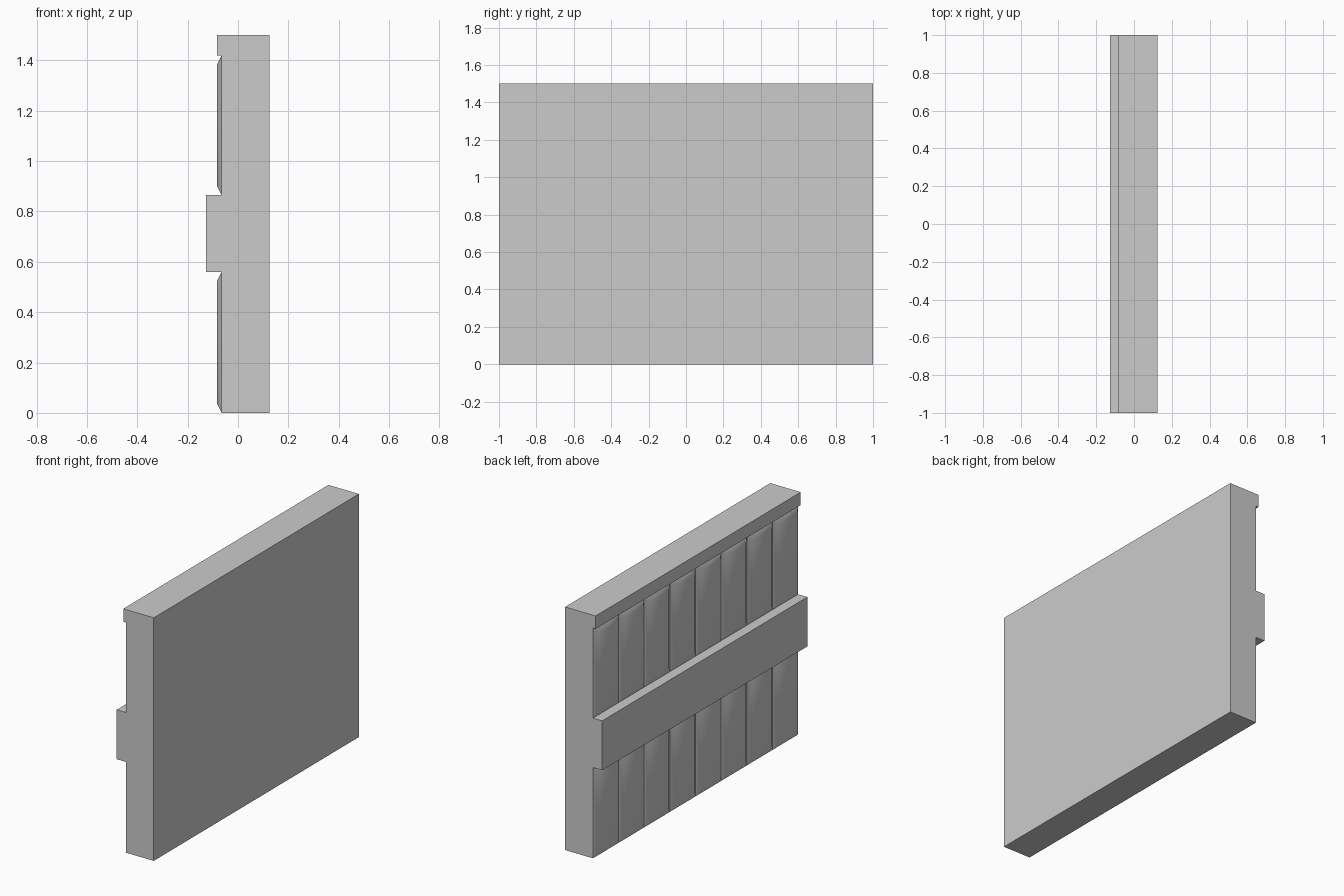
import bpy, bmesh

if "Cube" in bpy.data.objects:
    bpy.data.objects.remove(bpy.data.objects["Cube"])

FACE_X, BACK_X = -0.065, 0.125     # recessed wall face, flat rear face
CAP_X, RAIL_X = -0.083, -0.128     # projections of cap and rail
RAIL_Z0, RAIL_Z1, CAP_Z, TOP_Z = 0.56, 0.865, 1.42, 1.50
PLANKS, BEVEL = 8, 0.036


def make_object(name, bm):
    bmesh.ops.recalc_face_normals(bm, faces=bm.faces)
    mesh = bpy.data.meshes.new(name)
    bm.to_mesh(mesh)
    bm.free()
    obj = bpy.data.objects.new(name, mesh)
    bpy.context.collection.objects.link(obj)
    return obj


# Wall body: side profile with rail and top cap, extruded along y
profile = [(BACK_X, 0), (BACK_X, TOP_Z), (CAP_X, TOP_Z), (CAP_X, CAP_Z),
           (FACE_X, CAP_Z), (FACE_X, RAIL_Z1), (RAIL_X, RAIL_Z1),
           (RAIL_X, RAIL_Z0), (FACE_X, RAIL_Z0), (FACE_X, 0)]
bm = bmesh.new()
face = bm.faces.new([bm.verts.new((x, -1, z)) for x, z in profile])
ext = bmesh.ops.extrude_face_region(bm, geom=[face], use_keep_orig=True)
bmesh.ops.translate(bm, vec=(0, 2, 0),
                    verts=[v for v in ext["geom"] if isinstance(v, bmesh.types.BMVert)])
make_object("wall_body", bm)


# Planks: a row of raised panels with sloped borders, meeting in V grooves
def plank_row(name, z0, z1):
    bm = bmesh.new()
    w = 2 / PLANKS
    for i in range(PLANKS):
        y0 = -1 + i * w
        y1 = y0 + w

        def ring(x, b):
            return [bm.verts.new((x, y, z)) for y, z in
                    ((y0 + b, z0 + b), (y0 + b, z1 - b), (y1 - b, z1 - b), (y1 - b, z0 + b))]

        outer, inner = ring(FACE_X, 0), ring(CAP_X, BEVEL)
        front = bm.faces.new(inner)
        for k in range(4):
            n = (k + 1) % 4
            bm.faces.new((outer[k], outer[n], inner[n], inner[k]))
        front.normal_update()
        if front.normal.x > 0:
            bmesh.ops.reverse_faces(bm, faces=[front])
    obj = make_object(name, bm)
    # open shells: make sure every face looks outward (-x)
    bm = bmesh.new()
    bm.from_mesh(obj.data)
    bm.normal_update()
    bmesh.ops.reverse_faces(bm, faces=[f for f in bm.faces if f.normal.x > 0])
    bm.to_mesh(obj.data)
    bm.free()
    bpy.ops.object.select_all(action='DESELECT')
    obj.select_set(True)
    bpy.context.view_layer.objects.active = obj
    bpy.ops.object.shade_smooth_by_angle(angle=0.6)


plank_row("lower_planks", 0, RAIL_Z0)
plank_row("upper_planks", RAIL_Z1, CAP_Z)
